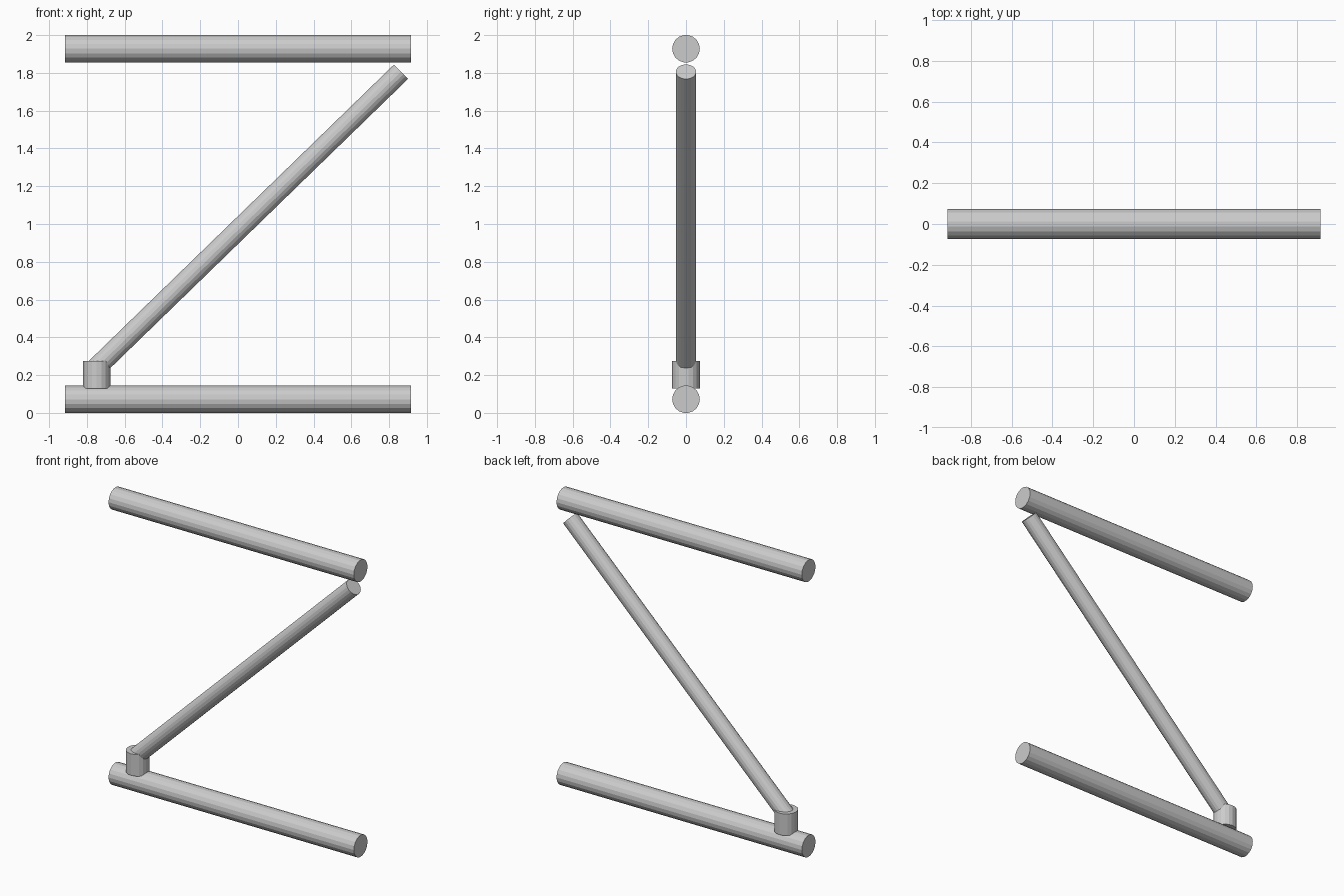
import bpy
from mathutils import Vector

if "Cube" in bpy.data.objects:
    bpy.data.objects.remove(bpy.data.objects["Cube"])

SIDES = 18


def tube(name, start, end, radius):
    """Flat-shaded capped cylinder between two points in the XZ plane."""
    a, b = Vector(start), Vector(end)
    d = b - a
    angle = Vector((0, 0, 1)).angle(d)
    bpy.ops.mesh.primitive_cylinder_add(
        vertices=SIDES, radius=radius, depth=d.length,
        location=(a + b) / 2, rotation=(0, angle, 0))
    obj = bpy.context.object
    obj.name = name
    return obj


# Horizontal rails
for name, z in (("bottom_rail", 0.072), ("top_rail", 1.928)):
    tube(name, (-0.915, 0, z), (0.915, 0, z), 0.073)

# Short upright socket on the bottom rail
tube("socket", (-0.748, 0, 0.13), (-0.748, 0, 0.276), 0.073)

# Diagonal brace rising from the socket
tube("diagonal_brace", (-0.77, 0, 0.22), (0.863, 0, 1.806), 0.054)
